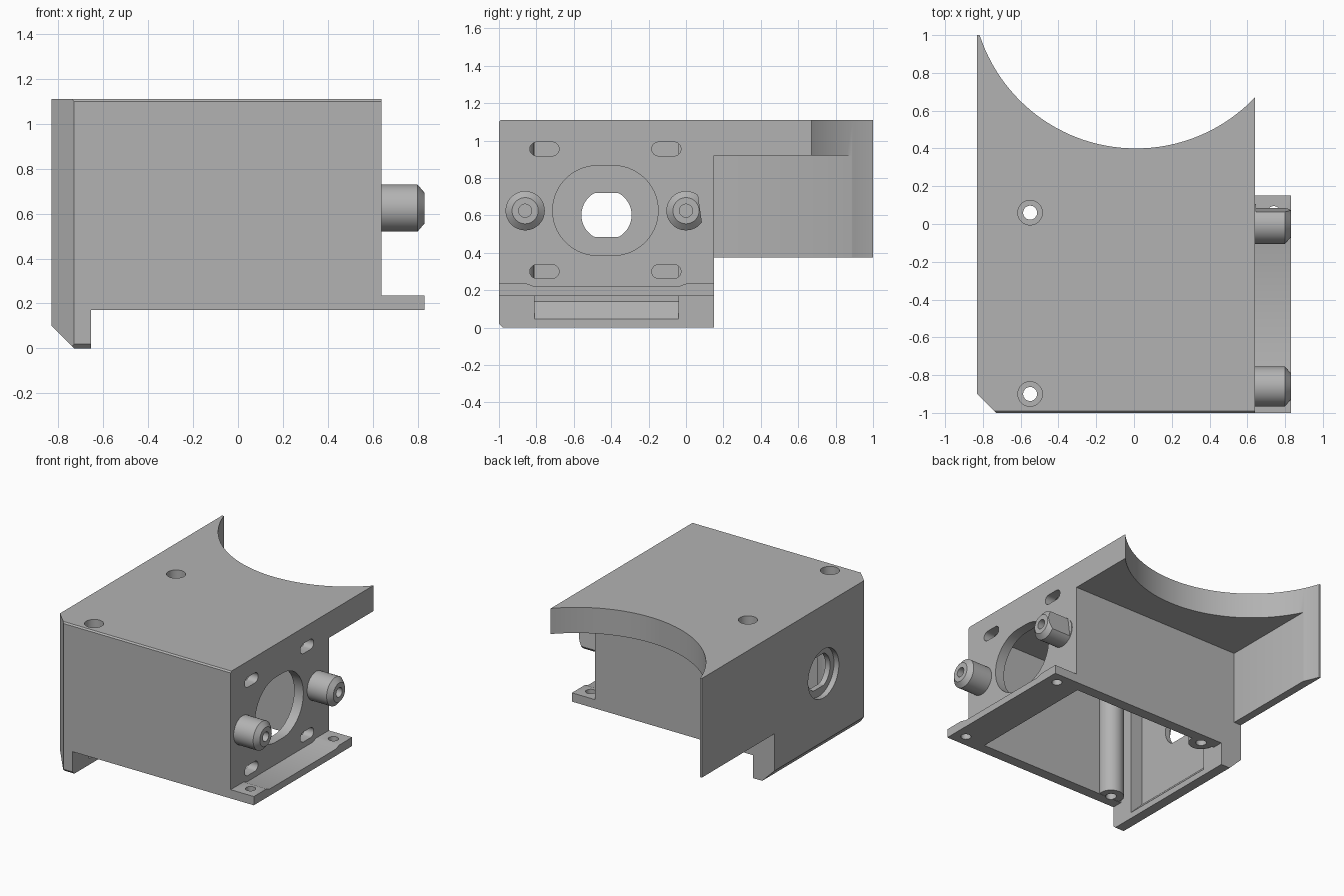
import bpy, bmesh, math
from mathutils import Vector, Matrix

cube = bpy.data.objects.get("Cube")
if cube:
    bpy.data.objects.remove(cube, do_unlink=True)

grey = bpy.data.materials.new("plain grey")
grey.use_nodes = True
grey.diffuse_color = (0.45, 0.45, 0.45, 1)
grey.node_tree.nodes["Principled BSDF"].inputs["Base Color"].default_value = grey.diffuse_color


def finish(name, bm):
    bmesh.ops.remove_doubles(bm, verts=bm.verts, dist=1e-5)
    bmesh.ops.recalc_face_normals(bm, faces=bm.faces)
    mesh = bpy.data.meshes.new(name)
    bm.to_mesh(mesh)
    bm.free()
    mesh.materials.append(grey)
    ob = bpy.data.objects.new(name, mesh)
    bpy.context.collection.objects.link(ob)
    return ob


def prism(name, pts, axis, lo, hi):
    """Extrude a flat outline along x, y or z."""
    place = {"x": lambda a, b: (lo, a, b), "y": lambda a, b: (a, lo, b), "z": lambda a, b: (a, b, lo)}[axis]
    bm = bmesh.new()
    face = bm.faces.new([bm.verts.new(place(*p)) for p in pts])
    out = bmesh.ops.extrude_face_region(bm, geom=[face])
    shift = Vector([hi - lo if axis == c else 0 for c in "xyz"])
    bmesh.ops.translate(bm, vec=shift, verts=[v for v in out["geom"] if isinstance(v, bmesh.types.BMVert)])
    return finish(name, bm)


def box(name, x, y, z):
    return prism(name, [(x[0], y[0]), (x[1], y[0]), (x[1], y[1]), (x[0], y[1])], "z", *z)


def round_pts(u, v, r, stretch=0, flat=9, n=64):
    """Circle outline, optionally stretched to a slot or clipped flat above and below."""
    pts = []
    for i in range(n):
        t = 2 * math.pi * (i + 0.5) / n
        c, s = math.cos(t), math.sin(t)
        pts.append((u + r * c + math.copysign(stretch, c), v + max(-flat, min(flat, r * s))))
    return pts


def combine(target, other, op):
    mod = target.modifiers.new("combine", "BOOLEAN")
    mod.operation, mod.solver, mod.object = op, "EXACT", other
    bpy.context.view_layer.update()
    with bpy.context.temp_override(object=target, active_object=target):
        bpy.ops.object.modifier_apply(modifier=mod.name)
    bpy.data.objects.remove(other, do_unlink=True)


def add(target, other):
    combine(target, other, "UNION")


def cut(target, other):
    combine(target, other, "DIFFERENCE")


# Housing: box, top slab, rear fin and sloped foot
LEFT, RIGHT, REAR = -0.83, 0.64, 0.15
shell = box("housing", (LEFT, RIGHT), (-1, REAR), (0.17, 1.0))
add(shell, box("slab", (LEFT, RIGHT), (-1, 1), (0.92, 1.11)))
add(shell, box("fin", (LEFT, -0.77), (0, 1), (0.375, 1.0)))
foot = [(LEFT, 0.1), (-0.73, 0), (-0.655, 0), (-0.655, 0.5), (LEFT, 0.5)]
add(shell, prism("foot", foot, "y", -1, REAR))

# Curved rear cradle
cut(shell, prism("cradle", round_pts(0.01, 1.27, 0.87, n=160), "z", 0.2, 1.3))

# Edge chamfers
cut(shell, prism("corner", [(LEFT - 0.1, -0.8), (-0.63, -1.1), (-1, -1.1)], "z", -0.1, 1.3))
cut(shell, prism("top_edge", [(-1.01, 1.09), (-0.98, 1.12), (-1.02, 1.13)], "x", -1, 1))
cut(shell, prism("foot_edge", [(-1.01, 0.03), (-0.97, -0.01), (-1.02, -0.02)], "x", -1, 1))

# Open cavity and the pocket in the left wall
cut(shell, box("cavity", (-0.655, 0.565), (-0.92, 0.07), (0.1, 1.04)))
pocket = [(-0.6, 0.045), (-0.655, 0.045), (-0.75, 0.14), (-0.75, 1.03), (-0.6, 1.03)]
cut(shell, prism("pocket", pocket, "y", -0.81, -0.04))

# Screw posts with counterbored holes
for y in (-0.9, 0.06):
    add(shell, prism("post", round_pts(-0.55, y, 0.088, n=48), "z", 0.172, 1.07))
for y in (-0.9, 0.06):
    cut(shell, prism("drill", round_pts(-0.55, y, 0.037, n=32), "z", 0, 1.3))
    cut(shell, prism("counterbore", round_pts(-0.55, y, 0.065, n=40), "z", 1.04, 1.3))

# Right wall openings
cut(shell, prism("opening", round_pts(-0.431, 0.626, 0.24, stretch=0.042), "x", 0.5, 0.7))
for y in (-0.757, -0.105):
    for z in (0.3, 0.955):
        cut(shell, prism("slot", round_pts(y, z, 0.037, stretch=0.041, n=32), "x", 0.5, 0.7))

# Left wall: round recess and flat-sided through hole
cut(shell, prism("recess", round_pts(-0.425, 0.602, 0.18), "x", -0.9, -0.79))
cut(shell, prism("shaft_hole", round_pts(-0.425, 0.602, 0.134, flat=0.118), "x", -0.9, -0.7))

# Mounting flange with a lowered middle
side = [(-1, 0.17), (REAR, 0.17), (REAR, 0.235), (0.0, 0.235), (-0.04, 0.22),
        (-0.81, 0.22), (-0.85, 0.235), (-1, 0.235)]
flange = prism("mounting_flange", side, "x", RIGHT - 0.01, 0.83)
for y in (-0.91, 0.06):
    cut(flange, prism("hole", round_pts(0.74, y, 0.035, n=32), "z", 0.1, 0.3))


# Pegs on the right wall, with chamfered tips and blind holes
def peg(name, y, z):
    profile = [(0.6, 0), (0.6, 0.105), (0.8, 0.105), (0.83, 0.07), (0.83, 0.035), (0.7, 0.035), (0.7, 0)]
    bm = bmesh.new()
    vs = [bm.verts.new((x, r, 0)) for x, r in profile]
    edges = [bm.edges.new(pair) for pair in zip(vs, vs[1:])]
    bmesh.ops.spin(bm, geom=vs + edges, cent=(0, 0, 0), axis=(1, 0, 0), angle=2 * math.pi, steps=48)
    bmesh.ops.translate(bm, vec=(0, y, z), verts=bm.verts)
    return finish(name, bm)


pegs = [peg("front_peg", -0.86, 0.625), peg("rear_peg", 0, 0.625)]
trim = box("trim", (0.645, 0.9), (0, 0.2), (-0.3, 0.3))
trim.data.transform(Matrix.Translation((0, 0.076, 0.625)) @ Matrix.Rotation(math.radians(8), 4, "X"))
cut(pegs[1], trim)

# Smooth the round faces, keep the edges sharp
for ob in bpy.context.view_layer.objects:
    ob.select_set(False)
for ob in [shell, flange] + pegs:
    ob.select_set(True)
    bpy.context.view_layer.objects.active = ob
bpy.ops.object.shade_smooth_by_angle(angle=math.radians(30))
